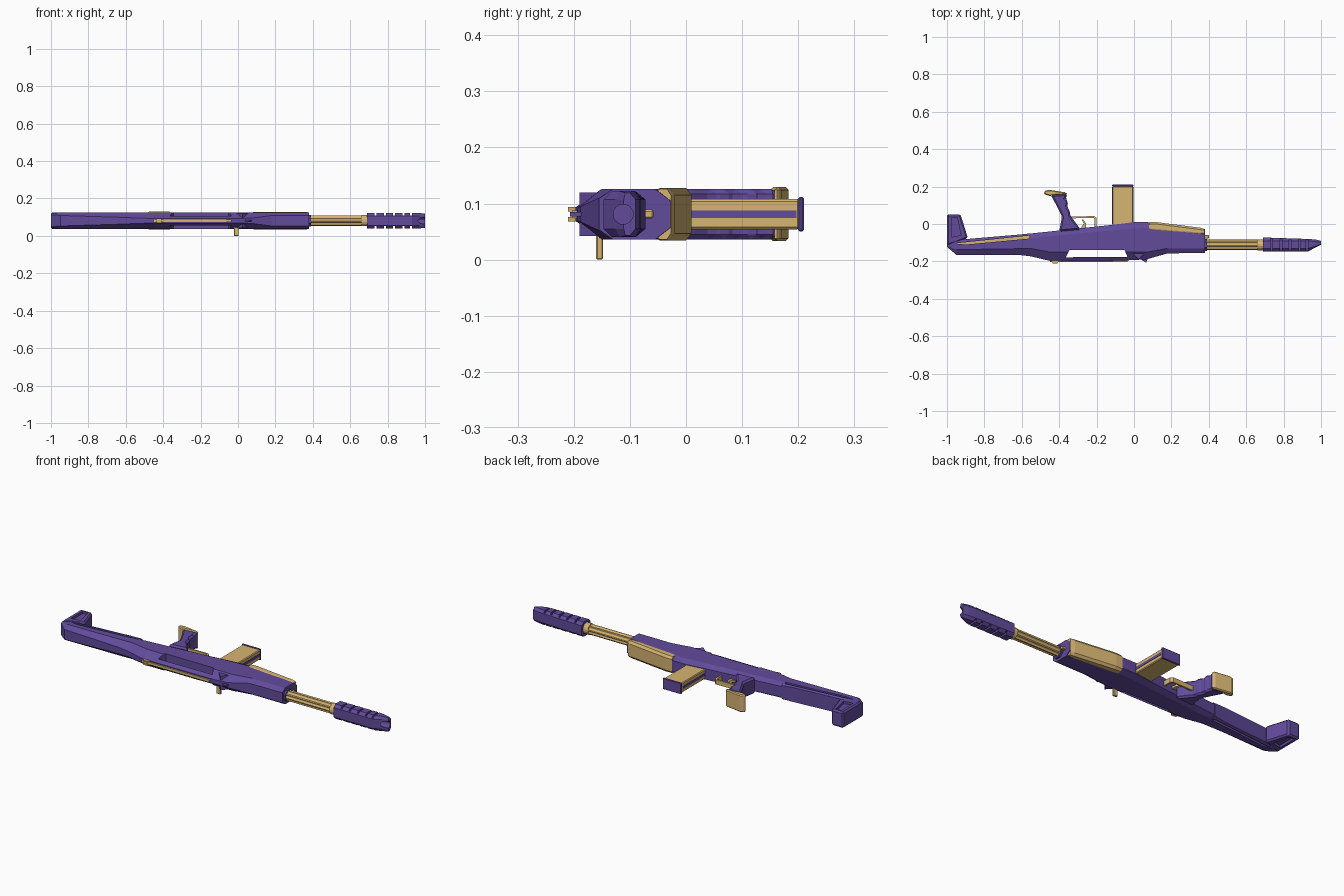
import bpy, bmesh
from math import cos, sin, pi

if "Cube" in bpy.data.objects:
    bpy.data.objects.remove(bpy.data.objects["Cube"])

ZC = 0.081  # mid plane of the rifle, which lies on its side


def material(name, rgb):
    m = bpy.data.materials.new(name)
    m.diffuse_color = (*rgb, 1)
    m.use_nodes = True
    m.node_tree.nodes["Principled BSDF"].inputs["Base Color"].default_value = m.diffuse_color
    return m


PURPLE = material("purple", (0.12, 0.07, 0.33))
GOLD = material("gold", (0.68, 0.46, 0.17))


def make(name, bm, mat):
    bmesh.ops.recalc_face_normals(bm, faces=bm.faces)
    me = bpy.data.meshes.new(name)
    bm.to_mesh(me)
    bm.free()
    me.materials.append(mat)
    ob = bpy.data.objects.new(name, me)
    bpy.context.collection.objects.link(ob)
    return ob


def loft(name, rings, mat):
    bm = bmesh.new()
    vs = [[bm.verts.new(p) for p in r] for r in rings]
    n = len(vs[0])
    for a, b in zip(vs, vs[1:]):
        for i in range(n):
            j = (i + 1) % n
            bm.faces.new((a[i], a[j], b[j], b[i]))
    bm.faces.new(vs[0])
    bm.faces.new(vs[-1])
    return make(name, bm, mat)


def bake(ob):
    dg = bpy.context.evaluated_depsgraph_get()
    dg.update()
    me = bpy.data.meshes.new_from_object(ob.evaluated_get(dg))
    ob.modifiers.clear()
    ob.data = me


def prism(name, pts, z0, z1, mat, bevel=0):
    ob = loft(name, [[(x, y, z) for x, y in pts] for z in (z0, z1)], mat)
    if bevel:
        m = ob.modifiers.new("bevel", 'BEVEL')
        m.width, m.segments = bevel, 1
        bake(ob)
    return ob


def slab(name, pts, half, mat, bevel=0):
    return prism(name, pts, ZC - half, ZC + half, mat, bevel)


def rect(x0, x1, y0, y1):
    return [(x0, y0), (x1, y0), (x1, y1), (x0, y1)]


def octagon(x, y0, y1, y2, y3, w0, w, w3):
    half = [(y0, w0), (y1, w), (y2, w), (y3, w3)]
    return [(x, y, ZC + h) for y, h in half] + [(x, y, ZC - h) for y, h in reversed(half)]


def tube(name, x0, x1, y, r, n, mat, flute=1.0):
    rings = []
    for x in (x0, x1):
        rad = [r * (flute if i % 4 > 1 else 1) for i in range(n)]
        rings.append([(x, y + q * cos(2 * pi * (i + .5) / n), ZC + q * sin(2 * pi * (i + .5) / n))
                      for i, q in enumerate(rad)])
    return loft(name, rings, mat)


def cut(ob, cutters):
    for c in cutters:
        m = ob.modifiers.new("cut", 'BOOLEAN')
        m.operation, m.solver, m.object = 'DIFFERENCE', 'EXACT', c
    bake(ob)
    for c in cutters:
        bpy.data.objects.remove(c)


# receiver with the carrying handle window
body = loft("receiver", [
    octagon(-.555, -.172, -.13, -.075, -.051, .015, .045, .03),
    octagon(-.45, -.197, -.15, -.065, -.040, .012, .045, .03),
    octagon(-.13, -.197, -.15, -.035, -.006, .012, .045, .03),
    octagon(.00, -.193, -.15, -.025, .010, .012, .045, .03),
    octagon(.07, -.188, -.15, -.020, .010, .014, .045, .03),
    octagon(.18, -.157, -.13, -.030, -.004, .028, .045, .028),
    octagon(.38, -.155, -.13, -.055, -.028, .028, .045, .024)], PURPLE)
cut(body, [slab("window_cutter", [(-.345, -.14), (-.05, -.14), (-.035, -.176), (-.365, -.178)], .1, PURPLE)])

# top sight rail and rear sight posts
slab("sight_rail", rect(-.45, -.035, -.203, -.193), .007, GOLD)
for s in (-1, 1):
    z = ZC + s * .009
    prism("rear_sight_post", [(-.44, -.195), (-.40, -.195), (-.41, -.21), (-.435, -.21)],
          z - .004, z + .004, GOLD)
    # wedge guards on both flanks in front of the window
    z = ZC + s * .027
    prism("wedge_guard", [(-.02, -.146), (.065, -.146), (.025, -.19)], z - .012, z + .012, PURPLE)
slab("front_sight", [(.03, -.185), (.075, -.18), (.065, -.207)], .004, PURPLE)

# stock with a gold panel recessed into each side
stock = loft("stock", [
    octagon(-1, -.122, -.115, -.08, -.06, .032, .038, .036),
    octagon(-.95, -.165, -.137, -.095, -.085, .028, .045, .040),
    octagon(-.62, -.165, -.132, -.067, -.057, .018, .045, .040),
    octagon(-.55, -.173, -.13, -.062, -.050, .015, .045, .036)], PURPLE)
panel = [(-.96, -.104), (-.56, -.062), (-.56, -.078), (-.9, -.110)]
cut(stock, [prism("pocket_cutter", panel, ZC + .03, ZC + .1, PURPLE),
            prism("pocket_cutter", panel, ZC - .1, ZC - .03, PURPLE)])
slab("stock_panel", panel, .034, GOLD)

# butt plate with shallow side recesses
butt = slab("butt_plate", [(-1, -.115), (-1, .052), (-.928, .052), (-.888, -.075), (-.95, -.1)],
            .045, PURPLE, .008)
recess = [(-.977, -.07), (-.977, .035), (-.945, .035), (-.925, -.06)]
cut(butt, [prism("recess_cutter", recess, ZC + .032, ZC + .1, PURPLE),
           prism("recess_cutter", recess, ZC - .1, ZC - .032, PURPLE)])

# pistol grip and its base cap
slab("grip", [(-.40, -.04), (-.385, .04), (-.415, .10), (-.445, .155), (-.355, .163), (-.366, .135),
              (-.352, .118), (-.358, .09), (-.342, .07), (-.342, .045), (-.318, .015), (-.285, -.03)],
     .045, PURPLE, .009)
slab("grip_cap", [(-.482, .160), (-.478, .176), (-.455, .183), (-.365, .169), (-.356, .158),
                  (-.42, .155), (-.45, .15)], .048, GOLD, .005)

# trigger guard and trigger
slab("trigger_guard", [(-.355, .028), (-.35, .04), (-.212, .042), (-.2, .032), (-.2, -.02),
                       (-.21, -.02), (-.211, .028), (-.218, .033), (-.34, .030)], .013, GOLD)
slab("trigger", [(-.285, -.02), (-.255, -.02), (-.258, .005), (-.272, .024), (-.28, .022),
                 (-.268, .004)], .006, GOLD)

# magazine, spine stripes and floor plate
slab("magazine", rect(-.115, -.005, -.02, .203), .027, GOLD, .004)
for x in (-.115, -.005):
    slab("magazine_stripe", rect(x - .002, x + .002, .0, .197), .007, PURPLE)
slab("magazine_floor", rect(-.117, -.003, .200, .21), .031, PURPLE, .003)

# gold lower handguard with a front clip
loft("handguard", [
    octagon(.08, -.028, -.022, 0, .010, .044, .0455, .034),
    octagon(.12, -.034, -.026, 0, .010, .044, .047, .034),
    octagon(.355, -.052, -.046, -.030, -.020, .044, .047, .034),
    octagon(.376, -.052, -.046, -.034, -.027, .042, .045, .034)], GOLD)
slab("front_clip", rect(.36, .40, -.077, -.058), .008, GOLD, .003)

# fluted barrel with collars
BY = -.112
tube("barrel", .36, .70, BY, .028, 32, GOLD, .82)
tube("barrel_collar", .66, .70, BY, .030, 16, GOLD)
tube("barrel_nut", .37, .39, BY, .034, 8, PURPLE)

# muzzle brake with side slots, bore and slanted nose
muzzle = loft("muzzle_brake", [
    octagon(.69, -.147, -.132, -.09, -.072, .026, .041, .026),
    octagon(.93, -.147, -.132, -.09, -.080, .026, .041, .026),
    octagon(.97, -.126, -.118, -.095, -.083, .026, .041, .026),
    octagon(1, -.111, -.108, -.100, -.090, .026, .038, .026)], PURPLE)
slots = [prism("slot_cutter", rect(x - .005, x + .005, -.2, 0), ZC + s * .029, ZC + s * .06, PURPLE)
         for x in (.735, .785, .835, .885, .925) for s in (-1, 1)]
cut(muzzle, slots + [tube("bore_cutter", .90, 1.1, BY, .018, 12, PURPLE)])

# bolt handle reaching down from the side
prism("bolt_handle", rect(-.022, .004, -.160, -.148), 0, .05, GOLD, .002)
